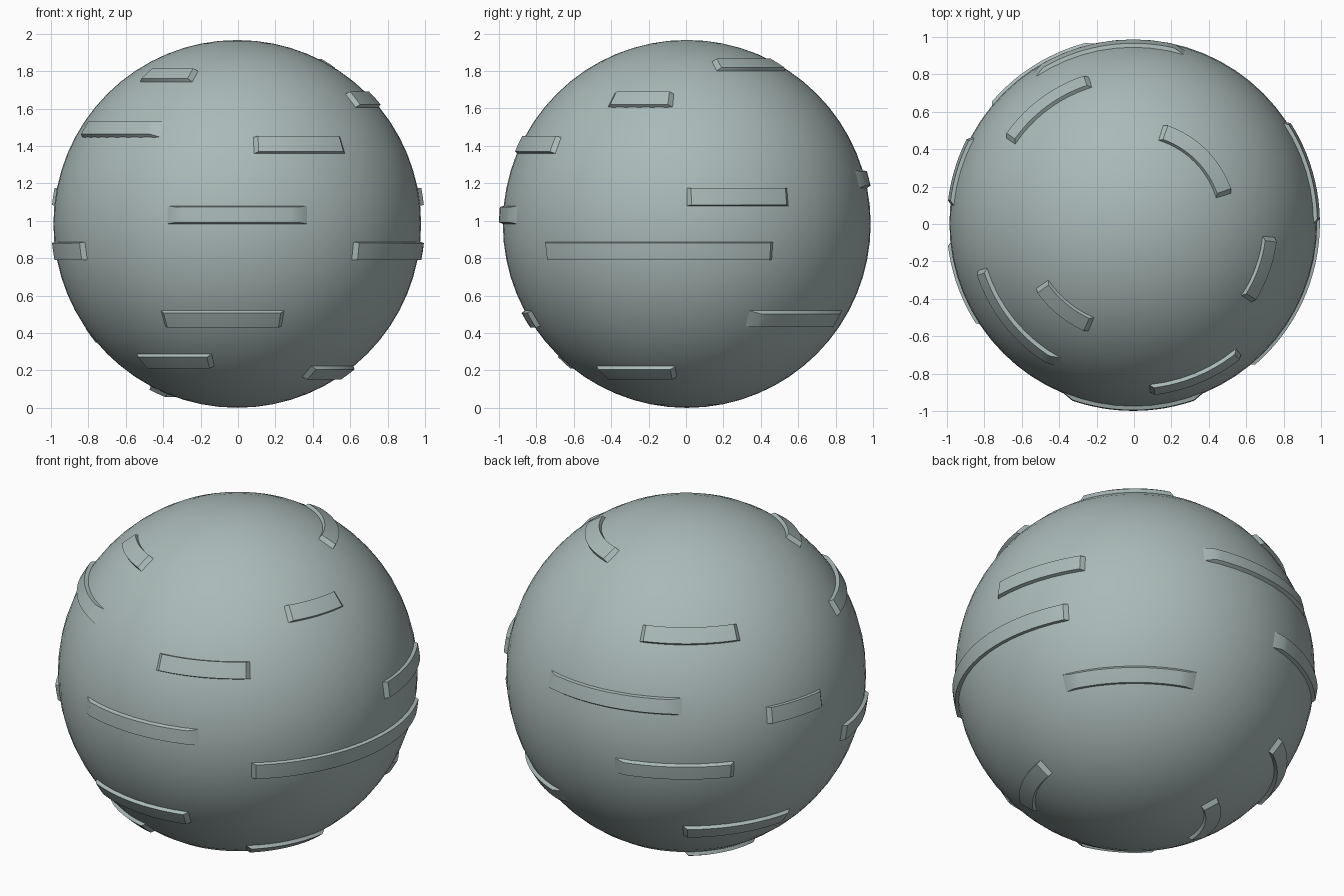
import bpy, bmesh, math

if "Cube" in bpy.data.objects:
    bpy.data.objects.remove(bpy.data.objects["Cube"])

R = 0.983                      # sphere radius
OUT = 1.003                    # outer radius of the raised strips
C = (-0.004, 0.004, R)         # sphere centre
STEP = math.radians(5.625)     # strips follow a 64 x 32 latitude/longitude grid

mat = bpy.data.materials.new("grey_green")
mat.diffuse_color = (0.40, 0.49, 0.48, 1)
mat.use_nodes = True
mat.node_tree.nodes["Principled BSDF"].inputs["Base Color"].default_value = mat.diffuse_color


def polar(r, az, el):
    return (C[0] + r * math.cos(el) * math.cos(az),
            C[1] + r * math.cos(el) * math.sin(az),
            C[2] + r * math.sin(el))


def finish(bm, name):
    me = bpy.data.meshes.new(name)
    bmesh.ops.recalc_face_normals(bm, faces=bm.faces)
    bm.to_mesh(me)
    bm.free()
    me.materials.append(mat)
    ob = bpy.data.objects.new(name, me)
    bpy.context.collection.objects.link(ob)
    bpy.context.view_layer.objects.active = ob
    for o in bpy.context.selected_objects:
        o.select_set(False)
    ob.select_set(True)
    bpy.ops.object.shade_smooth_by_angle(angle=math.radians(30))


def strip(name, lat, a0, a1, ramp0, ramp1):
    """Raised strip one grid row tall, with sloped or long ramped ends."""
    e0, e1 = lat * STEP, (lat + 1) * STEP
    ce = math.cos((e0 + e1) / 2)
    i0, i1 = [(0.062 if r else 0.024) / ce for r in (ramp0, ramp1)]
    ins = math.radians(0.5 if ramp0 or ramp1 else 0.2)
    b0, b1 = a0 * STEP, a1 * STEP
    n = (a1 - a0) * 2
    bm = bmesh.new()
    rings = []
    for i in range(n + 1):
        t = i / n
        ab = b0 + (b1 - b0) * t
        ao = b0 + i0 + (b1 - i1 - b0 - i0) * t
        base = [(R - 0.001, ab, e0), (R - 0.001, ab, e1)]
        top = [(OUT, ao, e1 - ins), (OUT, ao, (e0 + e1) / 2), (OUT, ao, e0 + ins)]
        rings.append([bm.verts.new(polar(*p)) for p in base + top])
    for p, q in zip(rings, rings[1:]):
        for k in range(5):
            j = (k + 1) % 5
            bm.faces.new((p[k], p[j], q[j], q[k]))
    bm.faces.new(rings[0])
    bm.faces.new(rings[-1])
    finish(bm, name)


# main ball
bm = bmesh.new()
bmesh.ops.create_uvsphere(bm, u_segments=64, v_segments=32, radius=R)
bmesh.ops.translate(bm, verts=bm.verts, vec=C)
finish(bm, "ball")

# strips: latitude row, start and end column, ramped start, ramped end
STRIPS = [
    (10, 3, 13, 0, 0),
    (9, 38, 44, 0, 0),
    (7, -6, -1, 0, 0),
    (6, 19, 26, 0, 0),
    (5, 35, 43, 0, 1),
    (4, -15, -9, 0, 0),
    (2, 13, 22, 1, 1),
    (1, 27, 31, 0, 0),
    (1, 0, 6, 0, 0),
    (0, -20, -12, 1, 1),
    (-2, 33, 38, 0, 0),
    (-2, -9, 5, 0, 0),
    (-2, 18, 25, 1, 0),
    (-6, -21, -13, 0, 0),
    (-6, 4, 13, 1, 1),
    (-7, 22, 30, 0, 0),
    (-9, -25, -18, 0, 0),
    (-10, -9, -1, 0, 0),
    (-12, 22, 32, 0, 0),
]
for k, s in enumerate(STRIPS):
    strip("raised_strip_%02d" % (k + 1), *s)
